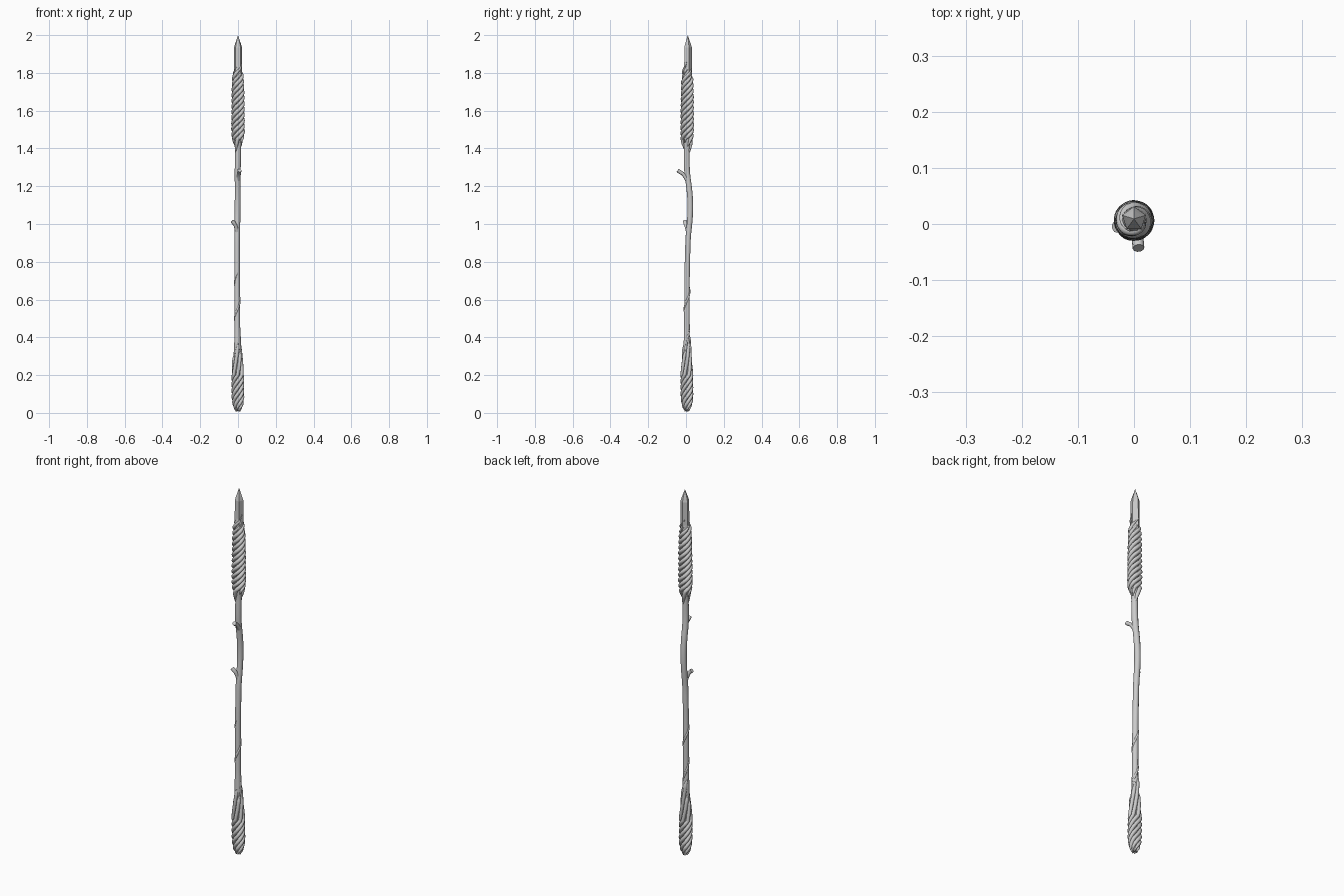
import bpy, bmesh, math, random
from mathutils import Vector

if "Cube" in bpy.data.objects:
    bpy.data.objects.remove(bpy.data.objects["Cube"])
random.seed(4)

# Centre line of the staff: z, x, y
AXIS = [(0, 0, .005), (.4, -.003, .004), (.75, -.004, .006), (.93, -.004, .011),
        (1.02, -.003, .021), (1.1, -.002, .024), (1.18, -.001, .019),
        (1.27, -.002, .005), (1.36, 0, .004), (1.5, 0, .006), (2, 0, .008)]


def lerp(table, z):
    """Smoothed lookup in a table of (key, values...)."""
    if z <= table[0][0]:
        return table[0][1:]
    for a, b in zip(table, table[1:]):
        if z <= b[0]:
            t = (z - a[0]) / (b[0] - a[0])
            return [p + (q - p) * t for p, q in zip(a[1:], b[1:])]
    return table[-1][1:]


def centre(z):
    pts = [lerp(AXIS, z + d) for d in (-.03, 0, .03)]
    return Vector((sum(p[0] for p in pts) / 3, sum(p[1] for p in pts) / 3, z))


def tube(name, pts, radii, res=3):
    cu = bpy.data.curves.new(name, 'CURVE')
    cu.dimensions = '3D'
    cu.bevel_depth = 1
    cu.bevel_resolution = res
    cu.use_fill_caps = True
    sp = cu.splines.new('POLY')
    sp.points.add(len(pts) - 1)
    for p, co, r in zip(sp.points, pts, radii):
        p.co = (*co, 1)
        p.radius = r
    tmp = bpy.data.objects.new(name + "_path", cu)
    bpy.context.collection.objects.link(tmp)
    bpy.context.view_layer.update()
    me = bpy.data.meshes.new_from_object(tmp.evaluated_get(bpy.context.evaluated_depsgraph_get()))
    bpy.data.objects.remove(tmp)
    ob = bpy.data.objects.new(name, me)
    bpy.context.collection.objects.link(ob)
    bpy.context.view_layer.objects.active = ob
    bpy.ops.object.select_all(action='DESELECT')
    ob.select_set(True)
    bpy.ops.object.shade_smooth_by_angle(angle=math.radians(50))
    return ob


def vine(name, z0, z1, phase, path, turns, thick, n=90):
    """Strand around the shaft: path gives z -> distance, turns gives z -> turns."""
    pts, radii = [], []
    for i in range(n + 1):
        t = i / n
        z = z0 + (z1 - z0) * t
        a = phase + 2 * math.pi * lerp(turns, z)[0]
        d = lerp(path, z)[0]
        pts.append(centre(z) + Vector((math.cos(a) * d, math.sin(a) * d, 0)))
        radii.append(thick * max(.15, min(1, t * 7 + .3, (1 - t) * 7)))
    tube(name, pts, radii)


# Shaft
SHAFT = [(.02, .012), (.08, .02), (.3, .019), (.45, .015), (.9, .0145), (1.1, .0155),
         (1.4, .016), (1.48, .022), (1.8, .022), (1.84, .018)]
zs = [.015 + i * .0152 for i in range(121)]
tube("shaft", [centre(z) for z in zs], [lerp(SHAFT, z)[0] for z in zs])

# Lower vines: tight twist at the foot, loosening upwards
FOOT = [(0, .006), (.03, .017), (.08, .0245), (.2, .0245), (.28, .019), (.36, .014), (.45, .012), (.8, .013)]
FOOT_TURNS = [(0, 0), (.2, 1.0), (.4, 1.25), (.5, 1.7), (.8, 3.3)]
tops = [.45, .36, .33, .39, .35, .41]
for i, top in enumerate(tops):
    vine(f"foot_vine_{i}", .009, top, i * math.tau / 6 + .5, FOOT, FOOT_TURNS, .0095)
vine("climbing_vine", .3, .76, -1.3, FOOT, FOOT_TURNS, .0055, 120)

# Upper vines: strands leave the shaft and coil up to the crystal
HEAD = [(1.36, .01), (1.41, .017), (1.45, .024), (1.5, .0265), (1.7, .0245), (1.8, .021), (1.9, .02)]
HEAD_TURNS = [(1.36, 0), (1.45, .2), (1.83, 2.75), (1.88, 2.9)]
starts = [1.37, 1.42, 1.38, 1.43, 1.41]
ends = [1.86, 1.82, 1.84, 1.81, 1.83]
for i in range(5):
    vine(f"head_vine_{i}", starts[i], ends[i], i * math.tau / 5 + .9, HEAD, HEAD_TURNS,
         .0105 + random.uniform(-.001, .001), 120)


# Broken twigs
def twig(name, pts):
    tube(name, [Vector(p) for p in pts], [.012, .010, .0095, .0105, .0105])


twig("upper_twig", [(.002, .006, 1.235), (.004, -.006, 1.252), (.006, -.018, 1.267),
                    (.007, -.032, 1.275), (.008, -.043, 1.284)])
twig("lower_twig", [(-.004, .012, .955), (-.009, .006, .975), (-.014, .0, .993),
                    (-.022, -.004, 1.005), (-.032, -.005, 1.015)])

# Faceted crystal point
bm = bmesh.new()
rings = []
for z, r in ((1.7, .02), (1.8, .023), (1.935, .022), (1.955, .016)):
    rings.append([bm.verts.new((r * math.cos(a), .009 + r * math.sin(a), z))
                  for a in (math.pi / 2 + k * math.tau / 5 for k in range(5))])
tip = bm.verts.new((0, .009, 2))
for lo, hi in zip(rings, rings[1:]):
    for k in range(5):
        bm.faces.new((lo[k], lo[(k + 1) % 5], hi[(k + 1) % 5], hi[k]))
for k in range(5):
    bm.faces.new((rings[-1][k], rings[-1][(k + 1) % 5], tip))
bm.faces.new(rings[0][::-1])
me = bpy.data.meshes.new("crystal")
bm.to_mesh(me)
bm.free()
bpy.context.collection.objects.link(bpy.data.objects.new("crystal", me))
